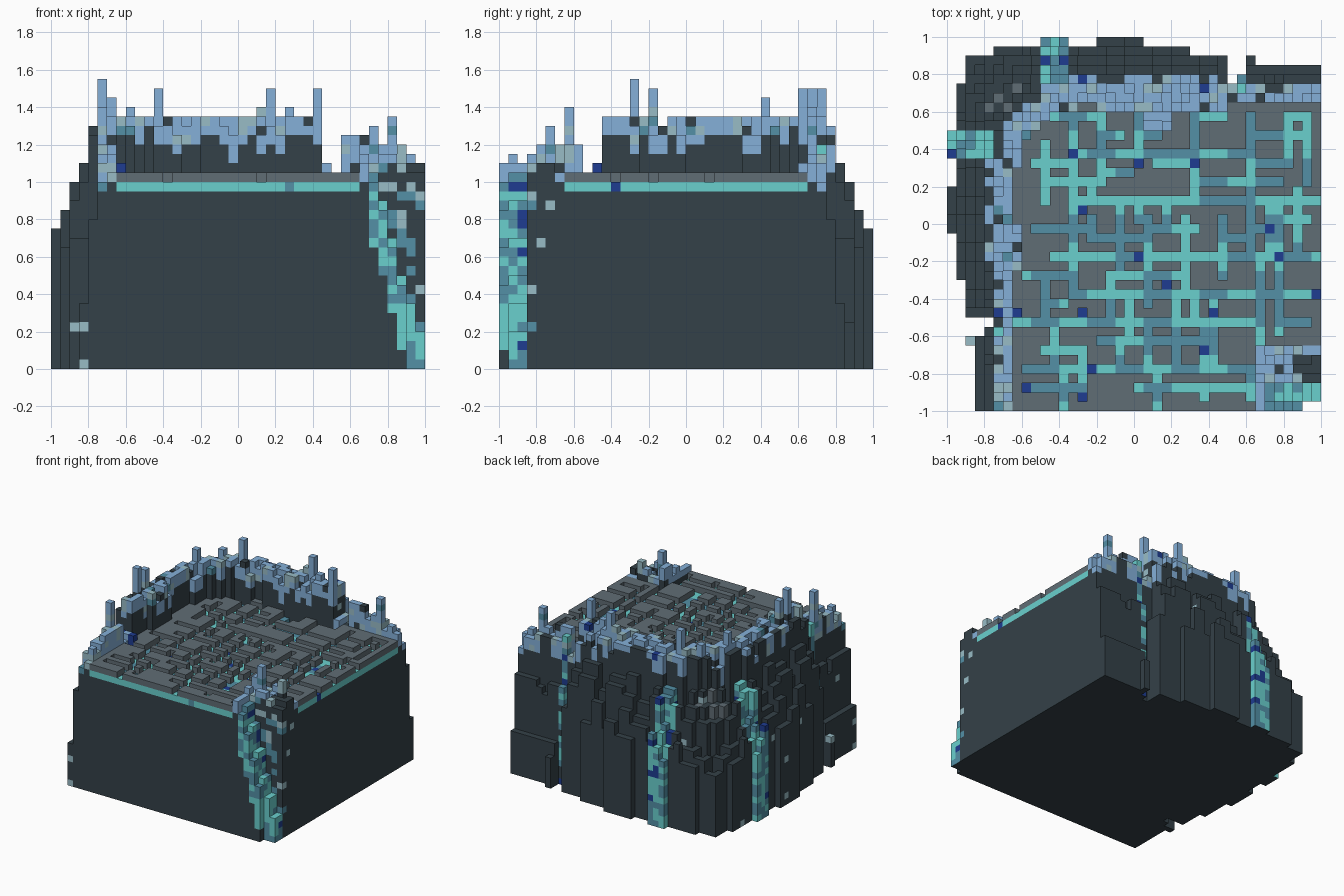
import bpy, bmesh, random

cube = bpy.data.objects.get("Cube")
if cube:
    bpy.data.objects.remove(cube, do_unlink=True)

rng = random.Random(7)
S, N = 0.05, 40                      # voxel size, cells per side
FLOOR = 20                           # floor level in voxels


# ---------- materials ----------
def lin(c):
    c /= 255
    return c / 12.92 if c <= 0.04045 else ((c + 0.055) / 1.055) ** 2.4


COLOURS = {
    "dark_rock": (52, 65, 72), "grey_plate": (96, 109, 117),
    "bright_teal": (106, 208, 206), "deep_teal": (83, 144, 166),
    "navy": (30, 60, 145), "ice_blue": (133, 176, 217), "pale_ice": (152, 188, 198)}
DARK, GREY, TEAL, DEEP, NAVY, ICE, PALE = range(7)
mats = []
for name, rgb in COLOURS.items():
    m = bpy.data.materials.new(name)
    m.use_nodes = True
    col = tuple(lin(c) for c in rgb) + (1,)
    m.diffuse_color = col
    bsdf = m.node_tree.nodes["Principled BSDF"]
    bsdf.inputs["Base Color"].default_value = col
    bsdf.inputs["Roughness"].default_value = 0.9
    mats.append(m)


def pick(cols, weights):
    return rng.choices(cols, weights)[0]


def seam_colour():
    return pick((TEAL, DEEP, NAVY), (52, 36, 12))


def ice_colour():
    return pick((ICE, PALE, DEEP, DARK), (73, 18, 3, 6))


def rock_colour():
    return PALE if rng.random() < 0.007 else DARK


# ---------- maze channels: (line, start, end) in cells ----------
ROWS = [(22, 14, 39), (12, 13, 39), (9, 7, 32), (4, 8, 32), (16, 11, 19), (16, 21, 39),
        (27, 13, 32), (26, 22, 26), (31, 13, 15), (2, 8, 13), (2, 22, 27), (19, 22, 26),
        (24, 27, 32), (29, 34, 38), (6, 10, 14), (19, 9, 13), (14, 8, 13), (7, 16, 22)]
COLS = [(12, 0, 4), (13, 16, 28), (22, 0, 4), (26, 22, 31), (35, 8, 22), (37, 16, 23),
        (38, 26, 31), (20, 26, 31), (21, 11, 20), (28, 4, 12), (32, 16, 31), (16, 27, 31),
        (25, 13, 20), (33, 7, 12), (17, 9, 14), (10, 9, 13), (18, 16, 22), (36, 27, 30),
        (10, 22, 28), (27, 4, 8), (34, 16, 22), (14, 1, 4)]
NODES = {(13, 27), (20, 26), (26, 26), (14, 21), (34, 19), (35, 16), (20, 16), (23, 13),
         (39, 12), (28, 10), (14, 10), (27, 6), (8, 2), (14, 1), (15, 4)}   # navy cells
channels = {(i, j) for j, a, b in ROWS for i in range(a, b + 1)}
channels |= {(i, j) for i, a, b in COLS for j in range(a, b + 1)}
channels |= NODES


def makes_block(i, j):
    """True if opening this cell would complete a 2 x 2 hole."""
    return any(all((i + a, j + b) in channels for a, b in ((u, 0), (0, v), (u, v)))
               for u in (-1, 1) for v in (-1, 1))


for _ in range(700):                 # side branches that fill the plain areas
    if len(channels) > 455:
        break
    i, j = rng.choice(sorted(channels))
    di, dj = rng.choice(((1, 0), (-1, 0), (0, 1), (0, -1)))
    for s in range(1, rng.randint(3, 5)):
        c = (i + di * s, j + dj * s)
        if not (8 <= c[0] <= 38 and 1 <= c[1] <= 31) or makes_block(*c):
            break
        channels.add(c)

# ---------- sloping cliffs on the left and back ----------
EDGE = [(-0.65, .85), (-0.6, .9), (-0.55, .8), (-0.5, .75), (-0.3, .9), (-0.05, .95), (0.2, 1.0),
        (0.35, .95), (0.5, 1.0), (0.75, .95), (9, .9)]   # (up to t, outer reach)
MAIN = [27, 27, 26, 22, 20, 17, 15, 13, 12, 11, 10]
WING = [25, 24, 16, 7, 5, 4, 3]


def slope(t, d):
    """Return (height in voxels, ring number) at t along and d out from the middle."""
    reach = next(r for lim, r in EDGE if t < lim)
    ring = int(((max(t, 0) ** 3 + d ** 3) ** (1 / 3) - 0.65) / S + 1e-6)
    if d > reach:
        return 0, ring
    if -0.55 < t < -0.45:
        return (21 if t < -0.5 else 22) if ring < 2 else 14, ring
    wing = t < -0.45
    h = (WING if wing else MAIN)[ring]
    if wing and ring <= 1:           # end ridges sink towards their tips
        h -= int((-0.6 - t) * 8) + rng.choice((0, 0, 1))
    elif ring <= 2:
        h -= rng.choice((0, 0, 0, 0, 1, 2))
    elif not wing:                   # terraces break in chunks along the cliff
        chunk = random.Random(int((t + 1) / 0.13) * 31 + ring * 7 + (d > 0.9))
        h -= chunk.choice((0, 0, 1, 2, 4))
    return max(h, 2), ring


SPIKES = {(5, 14): 31, (5, 16): 30, (11, 33): 30, (23, 34): 30, (28, 32): 30, (36, 33): 27,
          (22, 34): 28, (6, 28): 29, (8, 32): 28, (25, 33): 28, (5, 7): 28, (34, 5): 26}
RIM_NODES = {(14, 35), (30, 35), (27, 34), (5, 10)}       # navy caps on the ridge
STAIR = [22, 21, 18, 14, 10, 7, 4]   # corner cascade, stepping down outward
vox = {}


def column(i, j, h, rule):
    for k in range(h):
        vox[i, j, k] = rule(k)


def cliff_column(i, j, t, d):
    h, ring = slope(t, d)
    wing = t < -0.45
    if wing:                         # icy top of the low end ridges
        drip = max(h - 20, 1) if ring == 0 or (ring == 1 and rng.random() < 0.6) else 0
    elif ring <= 1:
        drip = rng.choice((2, 2, 2, 3) if ring == 0 else (2, 3, 3, 4))
    else:
        drip = rng.choice((0, 0, 1, 3)) if ring == 2 else 0
    if (i, j) in SPIKES:
        drip += SPIKES[i, j] - h
        h = SPIKES[i, j]
    seam = ring >= 3 and 0.35 < t < 0.5
    thin = ring >= 1 and -0.6 < t < -0.55
    grey = t > 0.6 and ring in (3, 4) and rng.random() < 0.4

    def rule(k):
        if k == h - 1 and (i, j) in RIM_NODES:
            return "crystal_rim", NAVY
        if seam or (thin and rng.random() < 0.75):
            return "stream_seams", seam_colour()
        if k >= h - drip:
            return "crystal_rim", ICE if k > 27 else ice_colour()
        return "rock_body", GREY if grey and k > h - 3 else rock_colour()
    column(i, j, h, rule)


def heap_column(i, j):
    a = i - 33
    if j <= 2 and a >= 1:            # cascade in the near corner
        h = 0 if j == 0 and i >= 38 else STAIR[a] - (j == 0)
        column(i, j, h, lambda k: ("stream_seams", seam_colour()) if k >= h - 7
               else ("rock_body", rock_colour()))
        return
    border = a <= 1 or j >= 6 or (j == 3 and a < 5)
    h = 21 + (rng.choice((0, 0, 1, 1, 2, 3)) if border else rng.choice((0, 0, 1)))
    h = SPIKES.get((i, j), h)
    drip = rng.randint(1, 2) + max(0, h - 23)
    icy = border or rng.random() < 0.25

    def rule(k):
        if k >= max(h - drip, 20):
            return "corner_crystals", ice_colour() if icy else DARK
        # splashes beside the cascade, loose flecks elsewhere
        if j == 3 and a >= 1 and rng.random() < 0.3:
            return "stream_seams", pick((DEEP, PALE), (2, 1))
        return "rock_body", PALE if i > 33 and rng.random() < 0.025 else DARK
    column(i, j, h, rule)


def floor_column(i, j):
    open_cell = (i, j) in channels
    run = random.Random((i // 3) * 53 + (j // 3) * 17).random()
    tint = TEAL
    if (i, j) in NODES:
        tint = NAVY
    elif (i, j) == (25, 0) or (open_cell and 0 < j and i < 39 and run < 0.45):
        tint = DEEP
    column(i, j, FLOOR, lambda k: ("circuit_floor", tint) if k == FLOOR - 1
           else ("rock_body", DARK))
    if not open_cell:
        vox[i, j, FLOOR] = ("maze_plates", GREY)


for i in range(N):
    for j in range(N):
        x, y = -1 + S * (i + 0.5), -1 + S * (j + 0.5)
        d, t = (-x, y) if -x >= y else (y, -x)
        # the ridge bulges inward in two places
        bulge = (y > 0.6 and -0.2 < x < 0.5) or (x < -0.6 and -0.25 < y < 0) \
            or (y > 0.5 and 0.05 < x < 0.2)
        if bulge or (d > 0 and max(t, 0) ** 3 + d ** 3 > 0.65 ** 3):
            cliff_column(i, j, t, d)
        elif i >= 33 and j <= 6:
            heap_column(i, j)
        else:
            floor_column(i, j)
# navy block standing on the floor beside the left gap
for k in (20, 21):
    vox[7, 10, k] = ("maze_plates", NAVY)

# ---------- turn the voxels into one mesh per part ----------
FACES = {(1, 0, 0): ((1, 0, 0), (1, 1, 0), (1, 1, 1), (1, 0, 1)),
         (-1, 0, 0): ((0, 0, 0), (0, 0, 1), (0, 1, 1), (0, 1, 0)),
         (0, 1, 0): ((0, 1, 0), (0, 1, 1), (1, 1, 1), (1, 1, 0)),
         (0, -1, 0): ((0, 0, 0), (1, 0, 0), (1, 0, 1), (0, 0, 1)),
         (0, 0, 1): ((0, 0, 1), (1, 0, 1), (1, 1, 1), (0, 1, 1)),
         (0, 0, -1): ((0, 0, 0), (0, 1, 0), (1, 1, 0), (1, 0, 0))}


def build(part):
    bm, verts = bmesh.new(), {}
    for (i, j, k), (p, mat) in vox.items():
        if p != part:
            continue
        for (dx, dy, dz), quad in FACES.items():
            if (i + dx, j + dy, k + dz) in vox:
                continue
            ring = []
            for a, b, c in quad:
                key = (i + a, j + b, k + c)
                if key not in verts:
                    verts[key] = bm.verts.new((-1 + S * key[0], -1 + S * key[1], S * key[2]))
                ring.append(verts[key])
            # the underside is plain rock
            bm.faces.new(ring).material_index = DARK if dz < 0 else mat
    # merge flat same-colour areas into clean panels
    bmesh.ops.dissolve_limit(bm, angle_limit=0.01, verts=bm.verts[:], edges=bm.edges[:],
                             delimit={'MATERIAL'})
    me = bpy.data.meshes.new(part)
    bm.to_mesh(me)
    bm.free()
    for m in mats:
        me.materials.append(m)
    bpy.context.collection.objects.link(bpy.data.objects.new(part, me))


for part in ("rock_body", "circuit_floor", "maze_plates", "crystal_rim",
             "stream_seams", "corner_crystals"):
    build(part)
